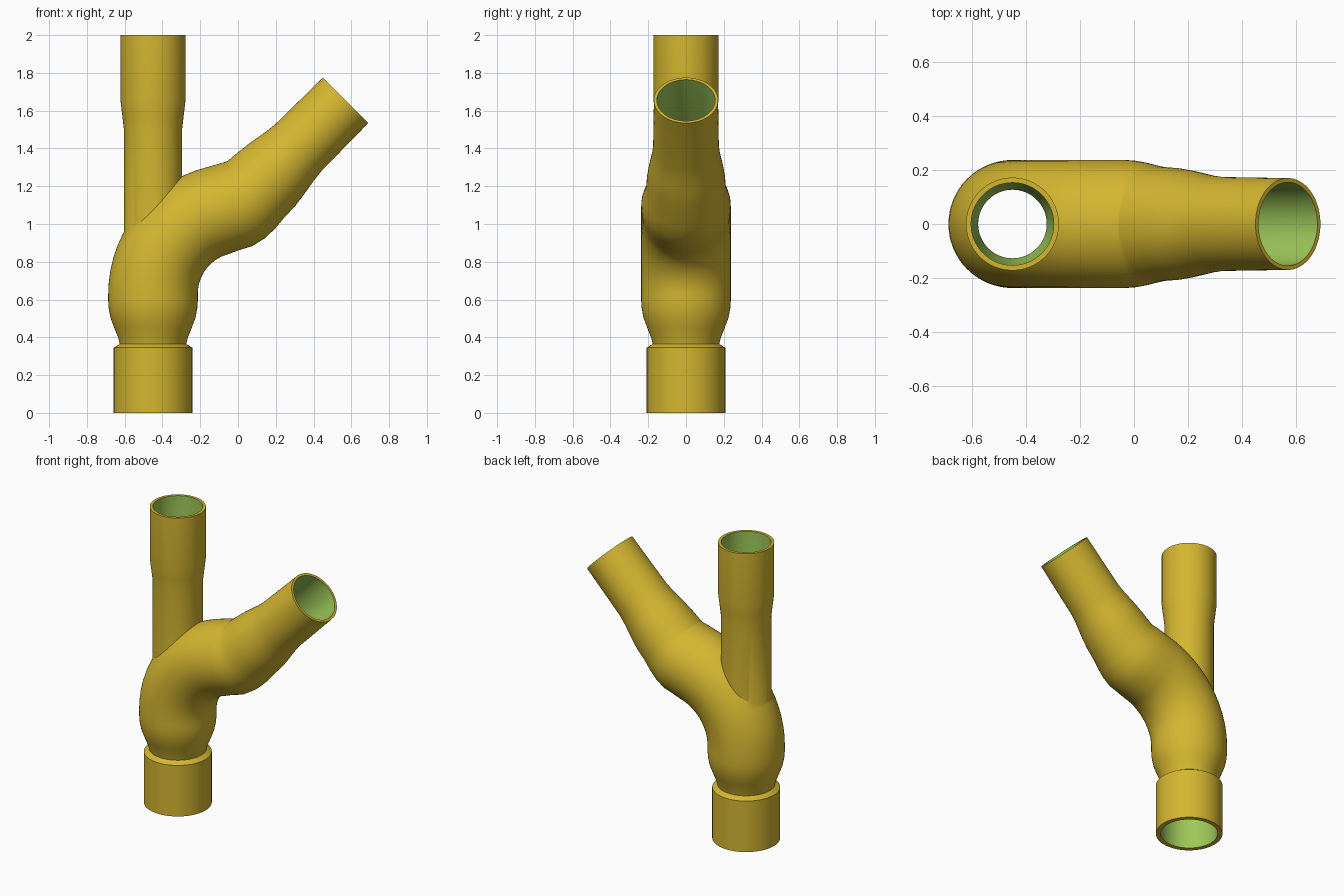
import bpy, bmesh
from math import sin, cos, pi, radians
from mathutils import Vector

if "Cube" in bpy.data.objects:
    bpy.data.objects.remove(bpy.data.objects["Cube"])

SEGMENTS = 64
AXIS_X = -0.45      # upright axis
WALL = 0.023


def material(name, color):
    m = bpy.data.materials.new(name)
    m.use_nodes = True
    m.diffuse_color = color
    m.node_tree.nodes["Principled BSDF"].inputs["Base Color"].default_value = color
    return m


MATERIALS = [material("mustard yellow", (0.66, 0.47, 0.03, 1)),
             material("bore green", (0.34, 0.58, 0.10, 1))]


def tube(name, stations, slot):
    """Loft circles (x, z, heading in degrees, radius) into a closed solid."""
    bm = bmesh.new()
    rings = []
    for x, z, heading, r in stations:
        h = radians(heading)
        normal, side = Vector((sin(h), 0, -cos(h))), Vector((0, 1, 0))
        rings.append([bm.verts.new(Vector((x, 0, z)) + r * (cos(a) * normal + sin(a) * side))
                      for a in (2 * pi * i / SEGMENTS for i in range(SEGMENTS))])
    for low, high in zip(rings, rings[1:]):
        for i in range(SEGMENTS):
            j = (i + 1) % SEGMENTS
            bm.faces.new((low[i], low[j], high[j], high[i]))
    bm.faces.new(rings[0])
    bm.faces.new(rings[-1])
    bmesh.ops.recalc_face_normals(bm, faces=bm.faces)
    for f in bm.faces:
        f.material_index = slot
    mesh = bpy.data.meshes.new(name)
    bm.to_mesh(mesh)
    bm.free()
    for m in MATERIALS:
        mesh.materials.append(m)
    ob = bpy.data.objects.new(name, mesh)
    bpy.context.collection.objects.link(ob)
    return ob


def upright(profile):
    return [(AXIS_X, z, 90, r) for z, r in profile]


def bent_run(shrink):
    """Stations shared by the outer skin and the bore of the bent pipe."""
    out = upright([(0.40, 0.185), (0.45, 0.205), (0.50, 0.224),
                   (0.55, 0.234), (0.59, 0.237)])
    # main elbow
    cx, cz, bend = 0.005, 0.63, 0.455
    for i in range(15):
        t = 76 * i / 14
        out.append((cx - bend * cos(radians(t)), cz + bend * sin(radians(t)), 90 - t, 0.237))
    # tight return bend, fanned about a pivot above the pipe
    for h, r in ((8, 0.237), (17, 0.234), (26, 0.227), (35, 0.219), (45, 0.212)):
        d = r + 0.015
        out.append((-0.065 + d * sin(radians(h)), 1.345 - d * cos(radians(h)), h, r))
    # tapering diagonal outlet
    for x, r in ((0.155, 0.207), (0.20, 0.199), (0.235, 0.191), (0.275, 0.181),
                 (0.32, 0.174)):
        out.append((x, x + 1.085, 45, r))
    return [(x, z, h, r - shrink) for x, z, h, r in out]


def outlet(x, r):
    return [(x, x + 1.085, 45, r)]


# Outer skins
body = tube("pipe_fitting", upright([(0, 0.208), (0.345, 0.208), (0.365, 0.176)])
            + bent_run(0) + outlet(0.57, 0.17), 0)
riser = tube("riser_skin", upright([(0.65, 0.154), (1.5, 0.154), (1.57, 0.162),
                                    (1.655, 0.172), (2.0, 0.172)]), 0)

# Bores, running past the open ends
run_bore = tube("run_bore", upright([(-0.05, 0.178), (0.33, 0.178), (0.35, 0.153)])
                + bent_run(WALL) + outlet(0.62, 0.155), 1)
riser_bore = tube("riser_bore", upright([(0.68, 0.127), (1.5, 0.127), (1.57, 0.138),
                                         (1.655, 0.153), (2.05, 0.153)]), 1)

# Join the skins, then hollow them
bpy.context.view_layer.objects.active = body
for helper, operation in ((riser, "UNION"), (run_bore, "DIFFERENCE"),
                          (riser_bore, "DIFFERENCE")):
    mod = body.modifiers.new(helper.name, "BOOLEAN")
    mod.object = helper
    mod.operation = operation
    mod.solver = "EXACT"
    bpy.ops.object.modifier_apply(modifier=mod.name)
    bpy.data.objects.remove(helper)

bpy.ops.object.select_all(action="DESELECT")
body.select_set(True)
bpy.ops.object.shade_smooth_by_angle(angle=radians(30))
